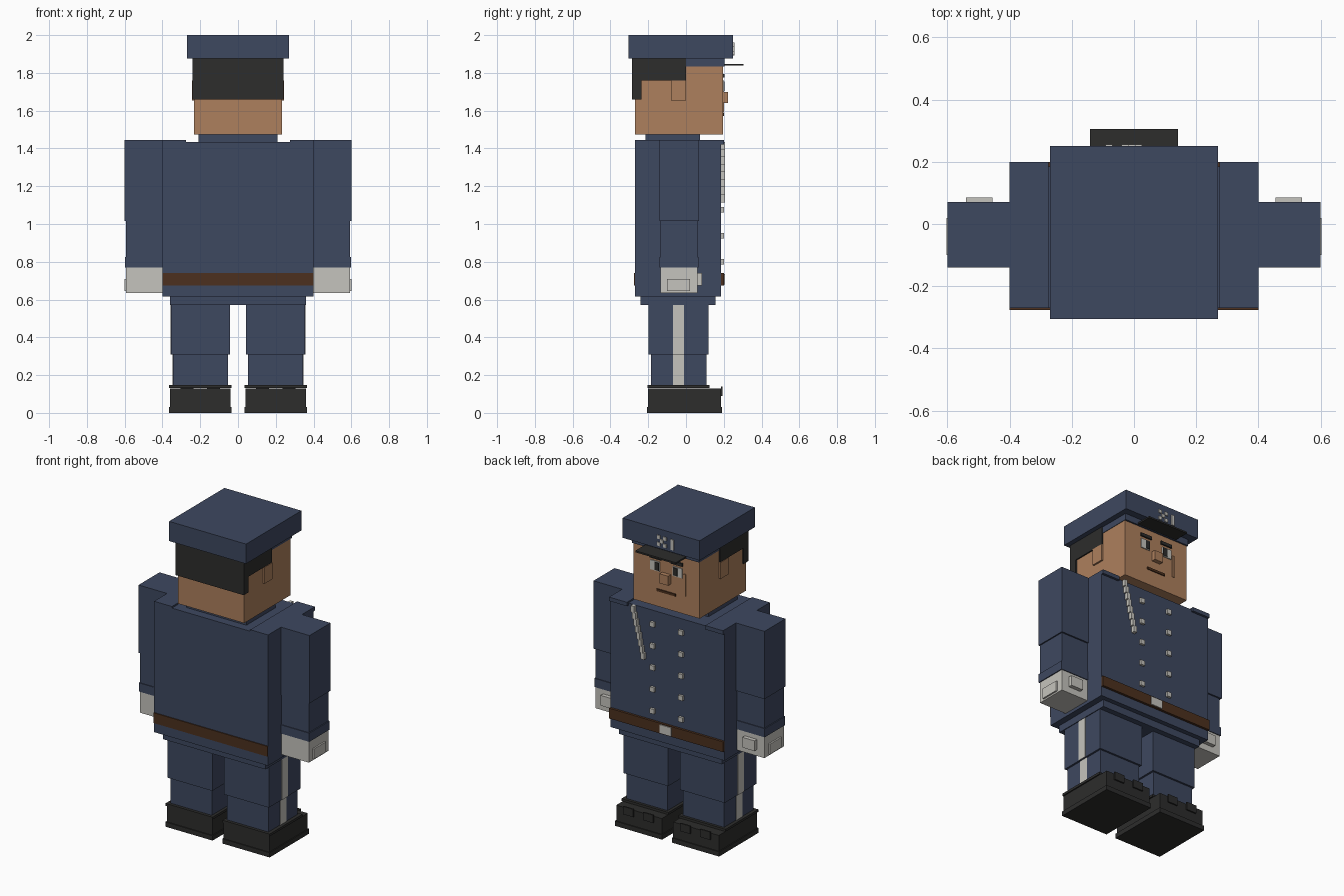
import bpy

if "Cube" in bpy.data.objects:
    bpy.data.objects.remove(bpy.data.objects["Cube"], do_unlink=True)


def material(name, red, green, blue):
    mat = bpy.data.materials.new(name)
    mat.use_nodes = True
    colour = (red, green, blue, 1)
    mat.diffuse_color = colour
    shader = mat.node_tree.nodes["Principled BSDF"]
    shader.inputs["Base Color"].default_value = colour
    return mat


navy = material("navy cloth", red=.048, green=.065, blue=.117)
skin = material("skin", red=.42, green=.216, blue=.11)
black = material("black", red=.026, green=.026, blue=.025)
white = material("pale grey", red=.56, green=.55, blue=.51)
brown = material("brown leather", red=.072, green=.03, blue=.013)


def box(name, mat, x, y, z):
    """Box filling the (low, high) span on each axis."""
    spans = (x, y, z)
    bpy.ops.mesh.primitive_cube_add(size=1, location=[sum(s) / 2 for s in spans])
    part = bpy.context.object
    part.name = name
    part.scale = [high - low for low, high in spans]
    bpy.ops.object.transform_apply(location=False, rotation=False, scale=True)
    part.data.materials.append(mat)


def pair(name, mat, x, y, z):
    """The same box on the left (+x) and mirrored on the right."""
    box("left_" + name, mat, x, y, z)
    box("right_" + name, mat, (-x[1], -x[0]), y, z)


def sym(half):
    return (-half, half)


def around(centre, width):
    return (centre - width / 2, centre + width / 2)


def grow(span, amount):
    return (span[0] - amount, span[1] + amount)


def outward(surface, thickness):
    """Thin span that starts on a surface and stands proud of it."""
    return (surface, surface + thickness)


# Heights of the main joints
ankle, knee, crotch, hem = .14, .31, .57, .615
wrist, sleeve, elbow = .77, .825, 1.015
collar, shoulder, chin = 1.435, 1.445, 1.475
hairline, cap_base, crown = 1.76, 1.875, 2

# Front and back surfaces of the main masses
back, chest, face, cap_front = -.27, .185, .195, .25
button_face = chest + .015
thin = .006

# Cap
box("cap_crown", navy, sym(.27), (-.305, cap_front), (cap_base, crown))
box("cap_band", navy, sym(.235), (0, .205), (cap_base - .04, cap_base))
box("cap_visor", black, sym(.142), (face, .305), around(cap_base - .032, .01))

# Cap badge: a chequer of small plates beside an upright bar
pixel = .022
for column in range(3):
    for row in range(3):
        if (column + row) % 2 == 0:
            box("cap_badge_piece", white,
                x=around(.015 - column * pixel, pixel),
                y=outward(cap_front, thin),
                z=around(cap_base + .03 + row * pixel, pixel))
box("cap_badge_bar", white, around(-.08, pixel), outward(cap_front, thin),
    around(cap_base + .05, pixel * 3))

# Head and hair
hair_back = back - .015
box("head", skin, sym(.232), (back, face), (chin, cap_base))
box("hair_back", black, sym(.24), outward(hair_back, .05), (hairline - .1, cap_base))
box("hair_top", black, sym(.24), (hair_back, 0), (hairline, cap_base))
pair("ear", skin, outward(.23, .013), (-.08, 0), (hairline - .105, hairline))

# Face
eye_level = hairline - .03
pair("eye", white, around(.08, .065), outward(face, thin), around(eye_level, .06))
pair("pupil", black, around(.065, .03), outward(face, thin + .003), around(eye_level, .05))
pair("eyebrow", black, around(.075, .08), outward(face, .009), around(hairline + .025, .02))
box("nose", skin, sym(.03), outward(face, .027), around(chin + .195, .06))
box("mouth", brown, sym(.065), outward(face, thin), around(chin + .105, .015))
box("cheek_scar", skin, around(-.13, .014), outward(face, thin), (chin + .115, eye_level))

# Torso
body = sym(.4)
belt = (.675, .74)
box("neck", navy, sym(.21), (-.215, .075), (collar, chin))
box("torso", navy, body, (back, chest), (hem, collar))
pair("epaulette", navy, (.275, .4), (back, button_face), (shoulder - .025, shoulder))
box("hips", navy, sym(.36), (-.24, .155), (crotch, hem))
box("belt_back", brown, body, (back - thin, back), belt)
box("belt_front", brown, body, (chest, button_face), belt)
box("belt_buckle", white, sym(.04), outward(button_face, thin), grow(belt, -thin))

# Double row of buttons
for row in range(5):
    pair("button", white, around(.1, .03), (chest, button_face),
         around(sleeve - .025 + row * .1375, .03))

# Stepped cord hanging from the left shoulder
link = .04
for step in range(8):
    box("chest_cord_link", white,
        x=around(.232 - step * link / 4, pixel),
        y=outward(chest, pixel),
        z=around(collar - link / 2 - step * link, link))

# Arms and gloved hands
inner = body[1]
arm_depth = (-.14, .07)
hand_depth = (-.135, .06)
pair("upper_arm", navy, (inner, .6), arm_depth, (elbow, shoulder))
pair("forearm", navy, (inner, .592), hand_depth, (sleeve, elbow))
pair("cuff", navy, (inner, .598), grow(hand_depth, .005), (wrist, sleeve))
pair("hand", white, (inner, .592), hand_depth, (hem + .02, wrist))
pair("knuckles", white, outward(.592, .01), (-.1, .02), (hem + .03, belt[0] + .035))
pair("thumb", white, (.455, .54), outward(hand_depth[1], .025), belt)

# Legs with side stripes
thigh = (.042, .355)
shin = grow(thigh, -.012)
leg_depth = (-.198, .12)
for name, span, depth, height in (
        ("thigh", thigh, leg_depth, (knee, crotch)),
        ("shin", shin, grow(leg_depth, -.012), (ankle, knee))):
    pair(name, navy, span, depth, height)
    pair(name + "_stripe", white, outward(span[1], thin / 2), around(-.04, .06), height)

# Boots
boot = (.04, .36)
boot_depth = (-.2, chest)
pair("boot", black, boot, boot_depth, (0, ankle - .01))
pair("boot_rim", black, grow(boot, .005), (-.205, .125), around(ankle, .015))
pair("boot_sole", black, grow(boot, thin), grow(boot_depth, thin), (0, .03))
for centre in (.13, .27):
    pair("boot_strap", black, around(centre, .07), outward(chest, .009), (ankle - .05, ankle))
